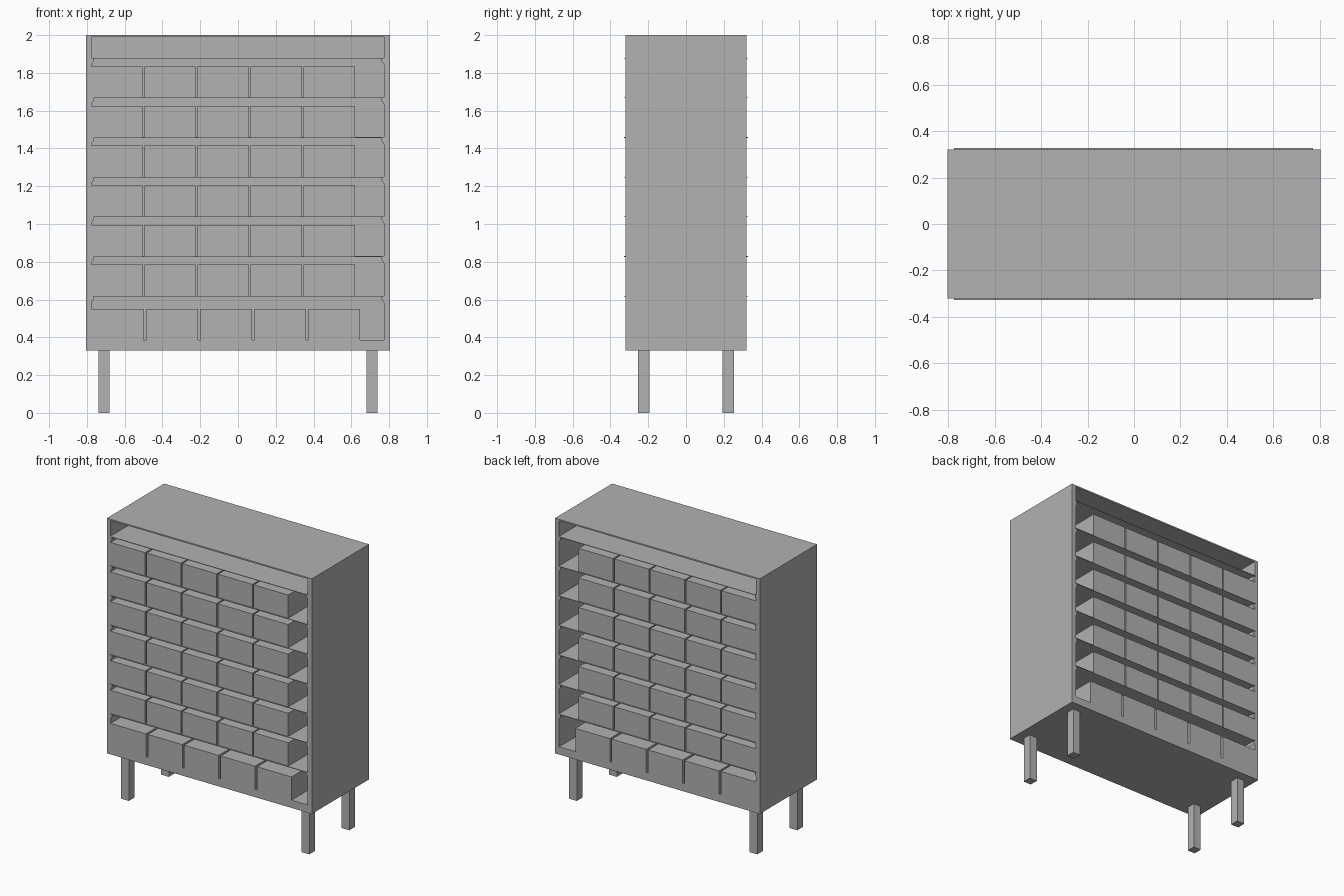
import bpy, bmesh
from mathutils import Vector

if "Cube" in bpy.data.objects:
    bpy.data.objects.remove(bpy.data.objects["Cube"])

GREY = (0.445, 0.445, 0.445, 1)
mat = bpy.data.materials.new("plain_grey")
mat.use_nodes = True
mat.diffuse_color = GREY
mat.node_tree.nodes["Principled BSDF"].inputs["Base Color"].default_value = GREY

HALF_W, HALF_D, BASE, TOP = 0.805, 0.321, 0.33, 2.0
LEFT, RIGHT, FLOOR, CEILING = -0.776, 0.772, 0.385, 1.99   # cabinet opening
DIVIDER = 0.01                                             # half thickness
SHELVES = [0.62 + 0.21 * i for i in range(7)]


def finish(name, bm):
    bmesh.ops.recalc_face_normals(bm, faces=bm.faces)
    mesh = bpy.data.meshes.new(name)
    bm.to_mesh(mesh)
    bm.free()
    mesh.materials.append(mat)
    obj = bpy.data.objects.new(name, mesh)
    bpy.context.collection.objects.link(obj)
    return obj


def add_box(bm, x, y, z):
    verts = bmesh.ops.create_cube(bm, size=1)["verts"]
    for v in verts:
        v.co = Vector([a + (b - a) * (c + 0.5) for (a, b), c in zip((x, y, z), v.co)])


def box(name, x, y, z):
    bm = bmesh.new()
    add_box(bm, x, y, z)
    return finish(name, bm)


# Cabinet: a block recessed from front and back, leaving a central divider
bm = bmesh.new()
add_box(bm, (-HALF_W, HALF_W), (-HALF_D, HALF_D), (BASE, TOP))
bm.normal_update()
for face in [f for f in bm.faces if abs(f.normal.y) > 0.9]:
    side = 1 if face.normal.y > 0 else -1
    bmesh.ops.inset_individual(bm, faces=[face], thickness=0.005)
    for v in face.verts:
        v.co.x = LEFT if v.co.x < 0 else RIGHT
        v.co.z = FLOOR if v.co.z < 1 else CEILING
    inner = bmesh.ops.extrude_discrete_faces(bm, faces=[face])["faces"][0]
    for v in inner.verts:
        v.co.y = side * DIVIDER
finish("cabinet", bm)

# Legs
for sx in (-1, 1):
    for sy in (-1, 1):
        cx, cy = sx * 0.709, sy * 0.224
        box("leg", (cx - 0.03, cx + 0.03), (cy - 0.031, cy + 0.031), (0, BASE))

# Thin shelves projecting slightly at both faces, on chamfered side rails
for z in SHELVES:
    box("shelf", (LEFT, RIGHT), (-0.327, 0.327), (z - 0.004, z))
    for wall, d in ((LEFT, 1), (RIGHT, -1)):
        bm = bmesh.new()
        profile = [(0, 0), (0.011, 0), (0.011, -0.016), (0, -0.032)]
        face = bm.faces.new([bm.verts.new((wall + d * px, -HALF_D, z - 0.004 + pz))
                             for px, pz in profile])
        ext = bmesh.ops.extrude_face_region(bm, geom=[face])["geom"]
        bmesh.ops.translate(bm, vec=(0, 2 * HALF_D, 0),
                            verts=[g for g in ext if isinstance(g, bmesh.types.BMVert)])
        finish("shelf_rail", bm)

# Rows of storage boxes, five across, reached from the front and the back
rows = [(FLOOR, 0.286, -0.770)] + [(z, 0.281, LEFT) for z in SHELVES[:-1]]
for z, pitch, start in rows:
    for i in range(5):
        x = start + i * pitch
        left = LEFT if i == 0 else x
        for name, y in (("front_box", (-HALF_D, -DIVIDER)), ("back_box", (DIVIDER, HALF_D))):
            box(name, (left, x + 0.271), y, (z, z + 0.165))
